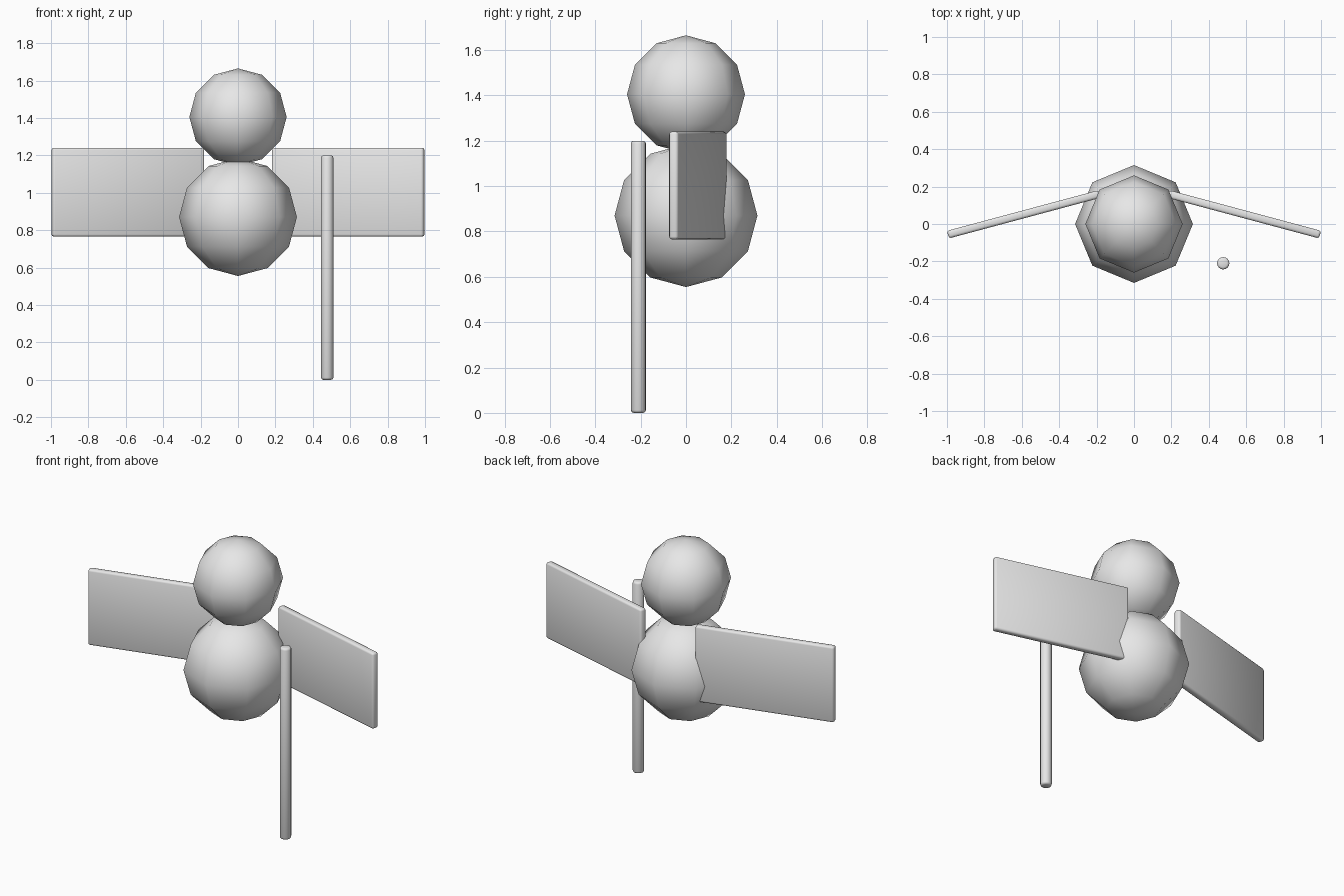
import bpy
from math import radians

cube = bpy.data.objects.get("Cube")
if cube:
    bpy.data.objects.remove(cube, do_unlink=True)

# One plain grey for every part
grey = bpy.data.materials.new("light_grey")
grey.use_nodes = True
grey.diffuse_color = (0.8, 0.8, 0.8, 1)
grey.node_tree.nodes["Principled BSDF"].inputs["Base Color"].default_value = (0.8, 0.8, 0.8, 1)


def finish(name, bevel=0):
    """Name and colour the active object, and round its edges if asked."""
    obj = bpy.context.object
    obj.name = name
    obj.data.materials.append(grey)
    if bevel:
        mod = obj.modifiers.new("rounded_edges", 'BEVEL')
        mod.width = bevel
        mod.segments = 2
        mod.limit_method = 'ANGLE'
        mod.angle_limit = radians(40)
        bpy.ops.object.modifier_apply(modifier=mod.name)
        bpy.ops.object.shade_smooth_by_angle(angle=radians(50))
    else:
        bpy.ops.object.shade_smooth()
    return obj


# Body and head: coarse, smooth-shaded balls
for name, radius, height in (("body", 0.315, 0.87), ("head", 0.26, 1.405)):
    bpy.ops.mesh.primitive_uv_sphere_add(segments=8, ring_count=6, radius=radius,
                                         location=(0, 0, height))
    finish(name)

# Wings: thin slabs swept forward from the back
for side, name in ((1, "left_wing"), (-1, "right_wing")):
    bpy.ops.mesh.primitive_cube_add(size=1, location=(side * 0.589, 0.052, 1.003),
                                    rotation=(0, 0, radians(-15 * side)))
    bpy.context.object.scale = (0.84, 0.042, 0.475)
    bpy.ops.object.transform_apply(location=False, rotation=False, scale=True)
    finish(name, 0.012)

# Staff: upright rod in front of the left wing
bpy.ops.mesh.primitive_cylinder_add(vertices=16, radius=0.033, depth=1.2,
                                    location=(0.477, -0.21, 0.6))
finish("staff", 0.012)
